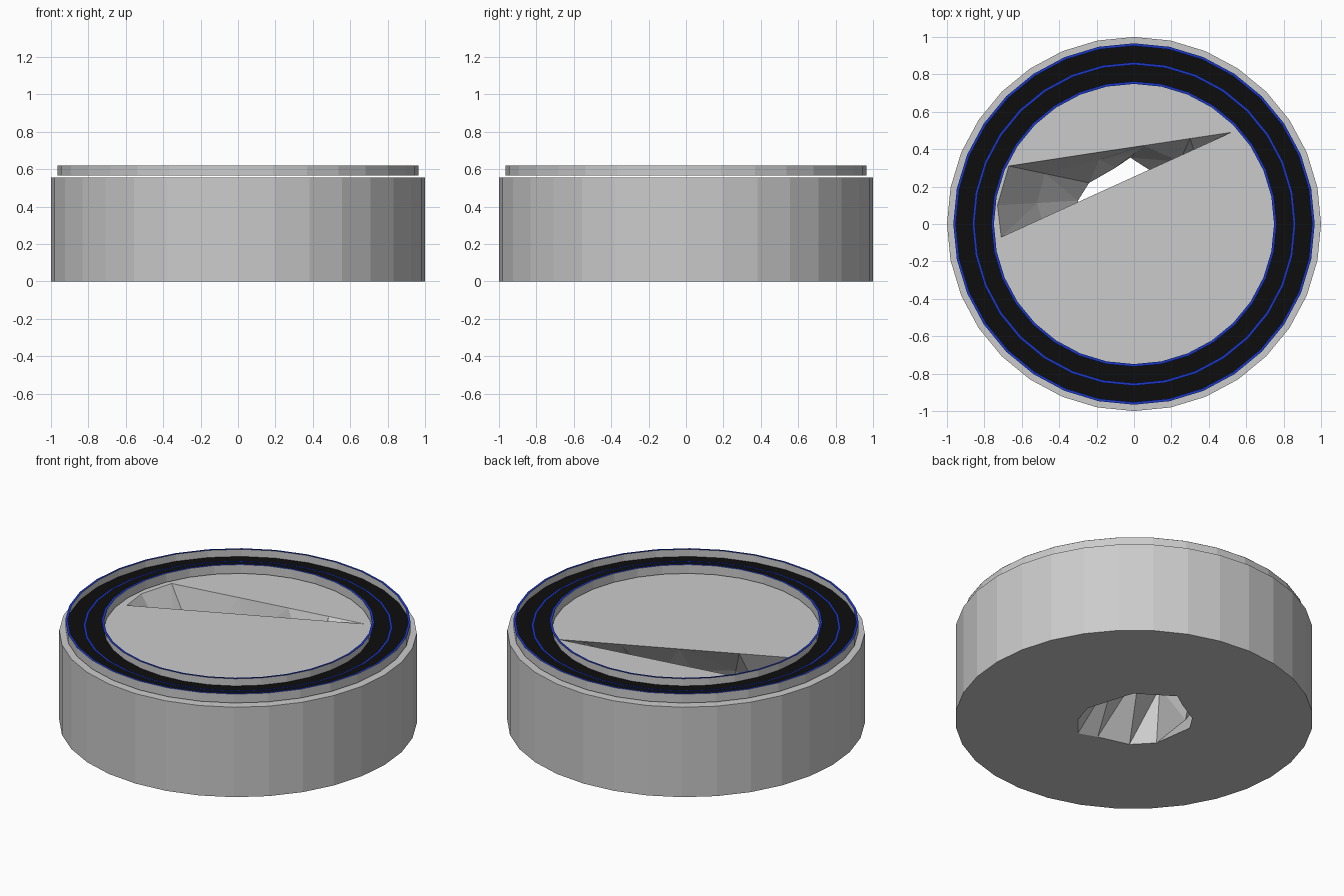
import bpy, bmesh, math, random

if "Cube" in bpy.data.objects:
    bpy.data.objects.remove(bpy.data.objects["Cube"])
random.seed(4)
N = 32


def material(name, rgb):
    m = bpy.data.materials.new(name)
    m.diffuse_color = (*rgb, 1)
    m.use_nodes = True
    m.node_tree.nodes["Principled BSDF"].inputs["Base Color"].default_value = m.diffuse_color
    return m


def finish(name, bm, mat=None, recalc=False):
    if recalc:
        bmesh.ops.recalc_face_normals(bm, faces=bm.faces)
    me = bpy.data.meshes.new(name)
    bm.to_mesh(me)
    bm.free()
    ob = bpy.data.objects.new(name, me)
    bpy.context.collection.objects.link(ob)
    if mat:
        me.materials.append(mat)
    return ob


def circle(r):
    return [(r * math.cos(2 * math.pi * i / N), r * math.sin(2 * math.pi * i / N)) for i in range(N)]


def loop(bm, pts, z):
    return [bm.verts.new((x, y, z)) for x, y in pts]


def bridge(bm, a, b):
    n = len(a)
    for i in range(n):
        j = (i + 1) % n
        bm.faces.new((a[i], a[j], b[j], b[i]))


def band(name, r0, z0, r1, z1, mat=None):
    bm = bmesh.new()
    bridge(bm, loop(bm, circle(r0), z0), loop(bm, circle(r1), z1))
    return finish(name, bm, mat)


black = material("black", (0.004, 0.004, 0.004))
blue = material("blue", (0.01, 0.04, 0.6))

# Drum body with a ragged opening running from a sliver on top to a round hole below
top_hole = [(.52, .49), (.3, .457), (.05, .419), (-.25, .374), (-.67, .31), (-.73, .1),
            (-.71, -.07), (-.41, .067), (-.1, .208), (.2, .344), (.4, .435)]
low_hole = [(.28, -.07), (.19, .22), (-.02, .355), (-.1, .30), (-.24, .22), (-.30, .125),
            (-.265, -.12), (-.16, -.23), (.03, -.28), (.14, -.32), (.24, -.20)]
H = 0.555
bm = bmesh.new()
outer_low, outer_top = loop(bm, circle(1), 0), loop(bm, circle(1), H)
bridge(bm, outer_low, outer_top)
inner_low, inner_top = loop(bm, low_hole, 0), loop(bm, top_hole, H)
mid = []
for (x0, y0), (x1, y1) in zip(low_hole, top_hole):
    t = random.uniform(.4, .6)
    mid.append(bm.verts.new((x0 + (x1 - x0) * t, y0 + (y1 - y0) * t, H * random.uniform(.35, .65))))
bridge(bm, mid, inner_low)
bridge(bm, inner_top, mid)
bmesh.ops.triangulate(bm, faces=[f for f in bm.faces if any(v in mid for v in f.verts)])
for a, b in ((outer_low, inner_low), (outer_top, inner_top)):
    edges = [bm.edges.get((l[i], l[i - 1])) for l in (a, b) for i in range(len(l))]
    bmesh.ops.triangle_fill(bm, use_beauty=True, edges=edges)
finish("drum_body", bm, recalc=True)

# Floating rim channel: two thin walls and a black floor
R0, R1, RM, Z0, Z1 = .75, .965, .858, .565, .62
band("rim_outer_wall", R1, Z0, R1, Z1)
band("rim_inner_wall", R0, Z1, R0, Z0)
band("rim_floor", R1, Z0 + .005, R0, Z0 + .005, black)

# Blue trim lines
for name, r, z in (("outer_trim", R1 - .006, Z1), ("middle_trim", RM, .59), ("inner_trim", R0 + .006, Z1)):
    band(name, r + .007, z, r - .007, z, blue)
